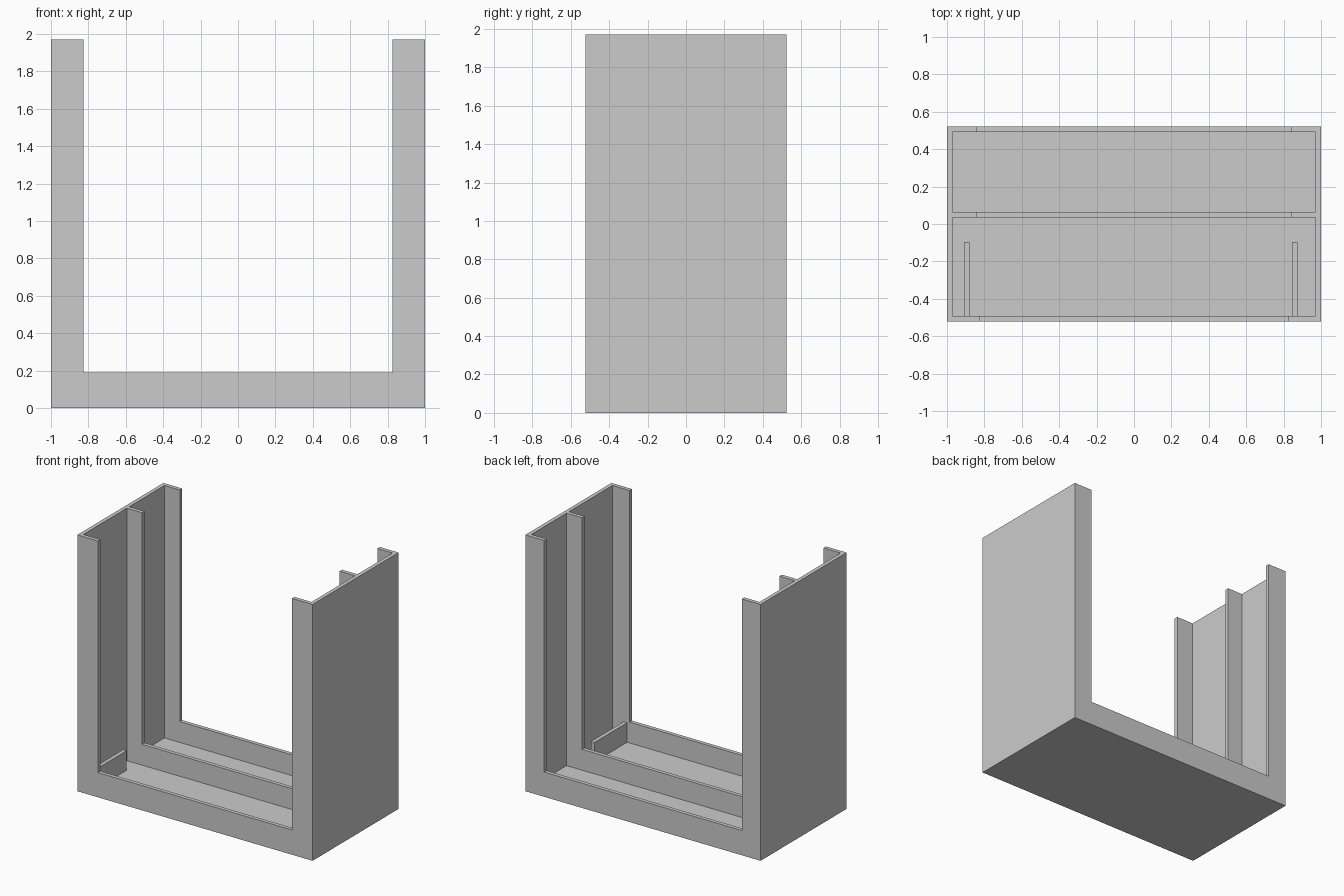
import bpy
import bmesh

cube = bpy.data.objects.get("Cube")
if cube:
    bpy.data.objects.remove(cube, do_unlink=True)

HALF_W, HALF_D, HEIGHT = 1.0, 0.5225, 1.97
WALL = 0.03
RIM = 0.19

grey = bpy.data.materials.new("light_grey")
grey.use_nodes = True
colour = (0.6, 0.6, 0.6, 1)
grey.diffuse_color = colour
grey.node_tree.nodes["Principled BSDF"].inputs["Base Color"].default_value = colour


def u_channel(name, inner_half, floor, y0, y1):
    """Extrude a U-shaped outline, open at the top, from y0 to y1."""
    right = [(HALF_W, 0), (HALF_W, HEIGHT), (inner_half, HEIGHT), (inner_half, floor)]
    outline = right + [(-x, z) for x, z in reversed(right)]
    bm = bmesh.new()
    face = bm.faces.new([bm.verts.new((x, y0, z)) for x, z in outline])
    moved = bmesh.ops.extrude_face_region(bm, geom=[face])["geom"]
    verts = [v for v in moved if isinstance(v, bmesh.types.BMVert)]
    bmesh.ops.translate(bm, verts=verts, vec=(0, y1 - y0, 0))
    bmesh.ops.recalc_face_normals(bm, faces=bm.faces)
    finish(name, bm)


def box(name, low, high):
    bm = bmesh.new()
    bmesh.ops.create_cube(bm, size=1)
    for v in bm.verts:
        v.co = [l if c < 0 else h for c, l, h in zip(v.co, low, high)]
    finish(name, bm)


def finish(name, bm):
    mesh = bpy.data.meshes.new(name)
    bm.to_mesh(mesh)
    bm.free()
    mesh.materials.append(grey)
    bpy.context.collection.objects.link(bpy.data.objects.new(name, mesh))


# Thin floor and side walls, between the front and back frames
front_in, back_in = -HALF_D + WALL, HALF_D - WALL
u_channel("outer_shell", HALF_W - WALL, WALL, front_in, back_in)

# Frames with a raised rim that form the two slots
u_channel("front_frame", 0.825, RIM, -HALF_D, front_in)
u_channel("middle_frame", 0.84, RIM, 0.035, 0.065)
u_channel("back_frame", 0.84, RIM, back_in, HALF_D)

# Low ribs standing on the floor of the front slot
for name, x in (("right_rib", -0.91), ("left_rib", 0.845)):
    box(name, (x, front_in, WALL), (x + 0.03, -0.095, 0.18))
